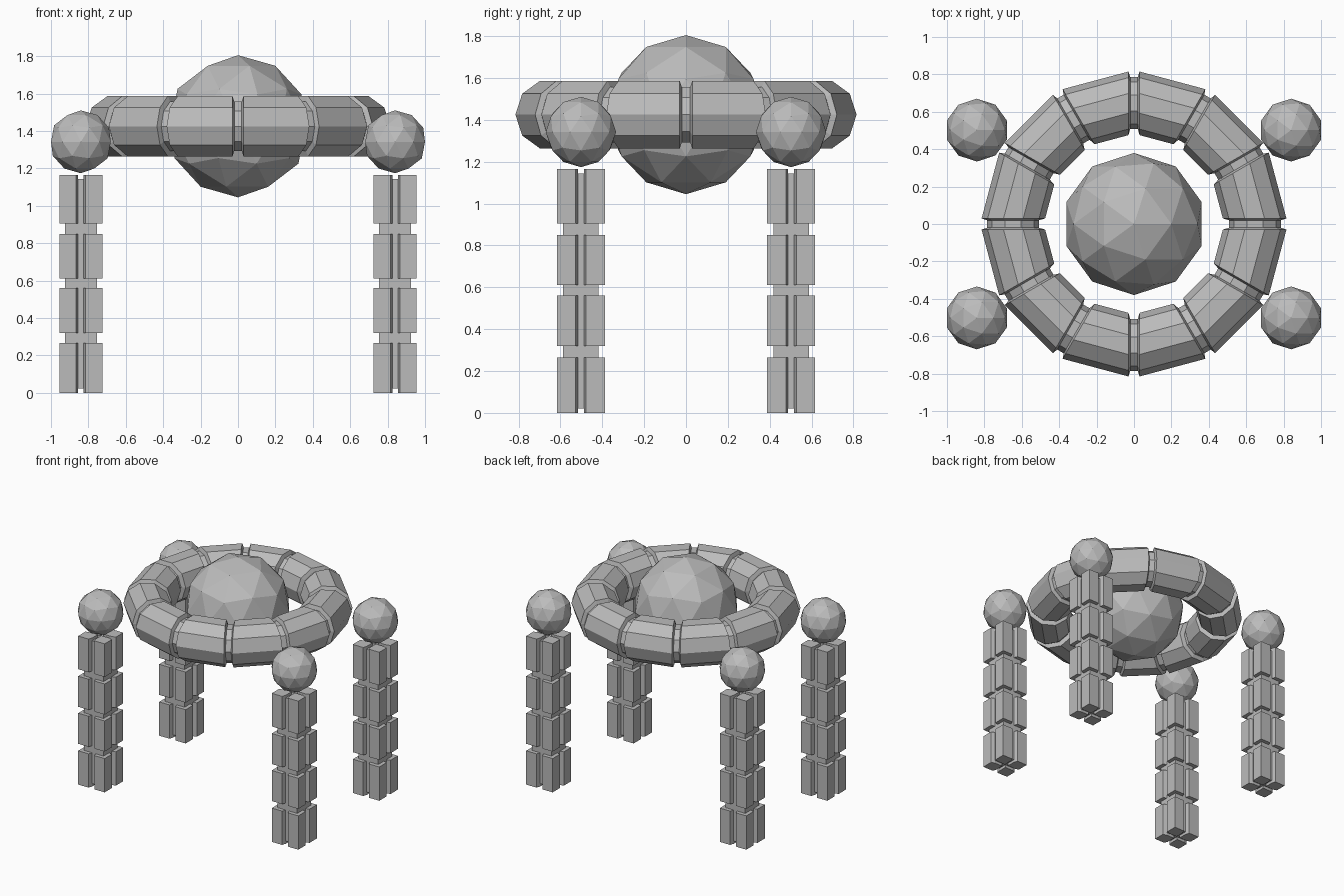
import bpy, bmesh, math
from mathutils import Vector

if "Cube" in bpy.data.objects:
    bpy.data.objects.remove(bpy.data.objects["Cube"])

grey = bpy.data.materials.new("stone grey")
grey.diffuse_color = (0.5, 0.5, 0.5, 1)
grey.use_nodes = True
grey.node_tree.nodes["Principled BSDF"].inputs["Base Color"].default_value = grey.diffuse_color


def finish(bm, name, loc=(0, 0, 0)):
    bmesh.ops.recalc_face_normals(bm, faces=bm.faces[:])
    me = bpy.data.meshes.new(name)
    bm.to_mesh(me)
    bm.free()
    me.materials.append(grey)
    ob = bpy.data.objects.new(name, me)
    ob.location = loc
    bpy.context.collection.objects.link(ob)
    return ob


def faceted_ball(name, radius, loc):
    bm = bmesh.new()
    bmesh.ops.create_icosphere(bm, subdivisions=2, radius=radius)
    return finish(bm, name, loc)


def prism(bm, outline, z0, z1):
    low = [bm.verts.new((x, y, z0)) for x, y in outline]
    high = [bm.verts.new((x, y, z1)) for x, y in outline]
    bm.faces.new(low)
    bm.faces.new(high)
    n = len(outline)
    for i in range(n):
        j = (i + 1) % n
        bm.faces.new((low[i], low[j], high[j], high[i]))


# ring: twelve straight tube pieces with a sunken groove at every joint
def ring_point(major, minor, joint, phi, offset):
    rho = major + minor * math.cos(phi)
    step = math.tau / 12
    a = Vector((math.cos(joint * step), math.sin(joint * step)))
    other = (joint + (1 if offset > 0 else -1)) * step
    b = Vector((math.cos(other), math.sin(other)))
    p = rho * a.lerp(b, abs(offset) / (rho * math.sin(step)))
    return (p.x, p.y, minor * math.sin(phi))


bm = bmesh.new()
sides = 10
loops = []
for joint in range(12):
    for offset, minor in ((-0.03, 0.17), (-0.02, 0.139), (0.02, 0.139), (0.03, 0.17)):
        loops.append([bm.verts.new(ring_point(0.653, minor, joint, math.tau * k / sides, offset))
                      for k in range(sides)])
for i, loop in enumerate(loops):
    nxt = loops[(i + 1) % len(loops)]
    for k in range(sides):
        m = (k + 1) % sides
        bm.faces.new((loop[k], loop[m], nxt[m], nxt[k]))
finish(bm, "segmented_ring", (0, 0, 1.425))

# large ball in the middle of the ring
faceted_ball("centre_ball", 0.38, (0, 0, 1.425))

# pillars: a core with four levels of four corner blocks, and a ball above
corner = [(0.115, 0.115), (0.025, 0.115), (0.015, 0.085),
          (0.015, 0.015), (0.085, 0.015), (0.115, 0.025)]
levels = [(0, 0.265), (0.32, 0.56), (0.61, 0.85), (0.905, 1.165)]
core = [(-0.085, -0.085), (0.085, -0.085), (0.085, 0.085), (-0.085, 0.085)]
for sx, side in ((-1, "left"), (1, "right")):
    for sy, end in ((-1, "front"), (1, "back")):
        bm = bmesh.new()
        prism(bm, core, 0.022, 1.143)
        for z0, z1 in levels:
            for mx in (-1, 1):
                for my in (-1, 1):
                    prism(bm, [(mx * x, my * y) for x, y in corner], z0, z1)
        finish(bm, f"{end}_{side}_pillar", (sx * 0.84, sy * 0.502, 0))
        faceted_ball(f"{end}_{side}_ball", 0.168, (sx * 0.84, sy * 0.502, 1.342))
